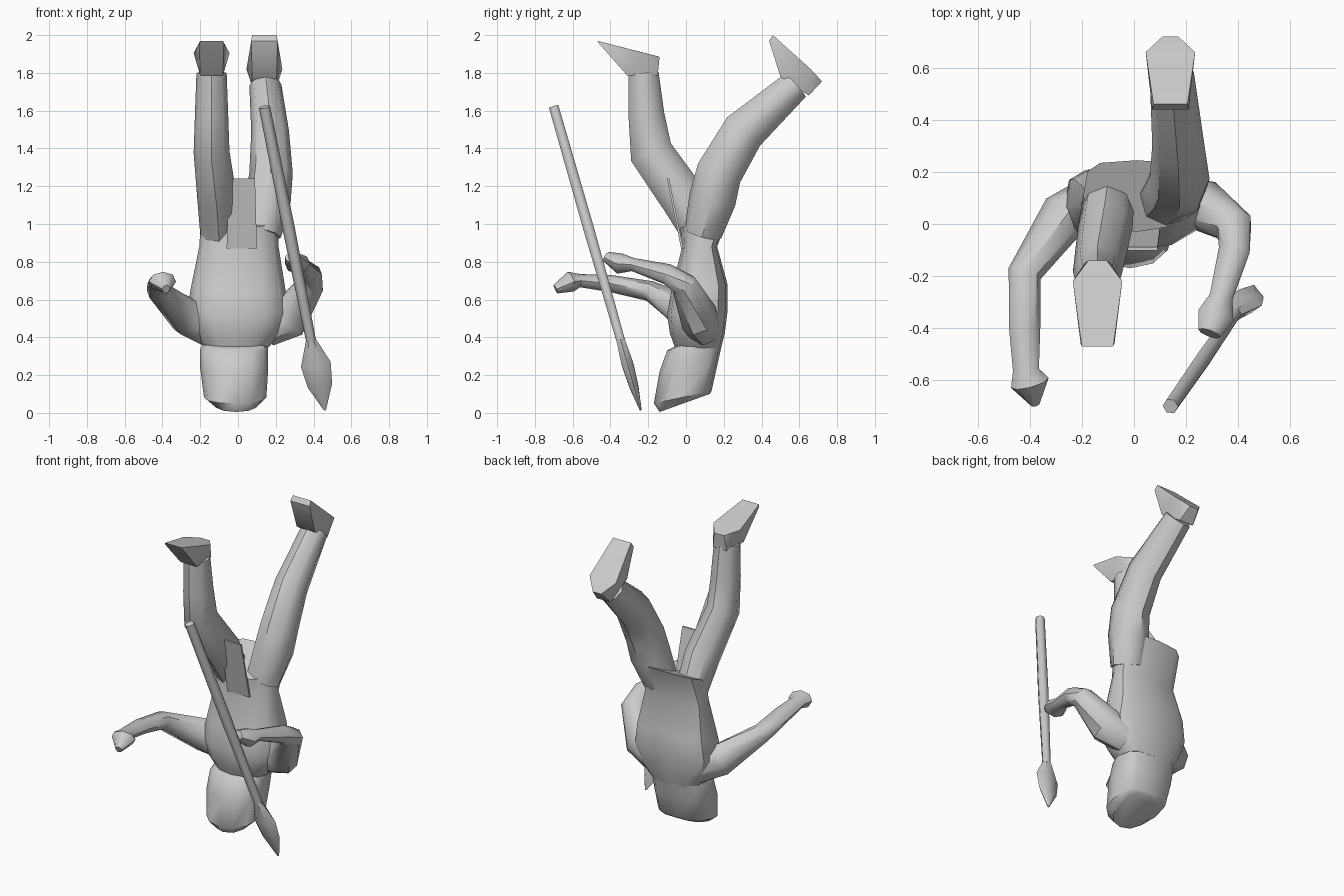
import bpy, bmesh, math
from mathutils import Vector


def finish(name, bm, angle=45):
    bmesh.ops.recalc_face_normals(bm, faces=bm.faces)
    mesh = bpy.data.meshes.new(name)
    bm.to_mesh(mesh)
    bm.free()
    ob = bpy.data.objects.new(name, mesh)
    bpy.context.collection.objects.link(ob)
    bpy.ops.object.select_all(action='DESELECT')
    ob.select_set(True)
    bpy.context.view_layer.objects.active = ob
    bpy.ops.object.shade_smooth_by_angle(angle=math.radians(angle))
    return ob


def skin(name, rings, angle=45):
    # bridge equal-length rings of points and cap both ends
    bm = bmesh.new()
    vs = [[bm.verts.new(p) for p in ring] for ring in rings]
    n = len(vs[0])
    for a, b in zip(vs, vs[1:]):
        for i in range(n):
            j = (i + 1) % n
            bm.faces.new((a[i], a[j], b[j], b[i]))
    bm.faces.new(vs[0])
    bm.faces.new(vs[-1])
    return finish(name, bm, angle)


def tube(name, path, ref, sides=8, angle=45):
    # path entries: (point, radius along ref, radius across ref)
    pts = [Vector(p[0]) for p in path]
    rings = []
    for i, (_, ra, rb) in enumerate(path):
        t = (pts[min(i + 1, len(pts) - 1)] - pts[max(i - 1, 0)]).normalized()
        u = Vector(ref)
        u = (u - t * t.dot(u)).normalized()
        v = t.cross(u)
        rings.append([pts[i] + u * ra * math.cos(a) + v * rb * math.sin(a)
                      for a in (2 * math.pi * k / sides for k in range(sides))])
    return skin(name, rings, angle)


def hull(name, points, angle=45):
    bm = bmesh.new()
    for p in points:
        bm.verts.new(p)
    res = bmesh.ops.convex_hull(bm, input=bm.verts)
    bmesh.ops.delete(bm, geom=[v for v in bm.verts if not v.link_faces], context='VERTS')
    return finish(name, bm, angle)


def body(name, sections):
    # section: front z, back z, centre x, half width, front y, back y
    rings = []
    for zf, zb, cx, hw, yf, yb in sections:
        ring = []
        for k in range(12):
            a = 2 * math.pi * k / 12
            c, s = math.cos(a), math.sin(a)
            e = 0.55 if s > 0 else 0.9
            x = cx + hw * math.copysign(abs(c) ** e, c)
            w = (math.copysign(abs(s) ** e, s) + 1) / 2
            ring.append((x, yf + (yb - yf) * w, zf + (zb - zf) * w))
        rings.append(ring)
    return skin(name, rings)


# head with flat-backed headdress
body("head", [
    (0.005, 0.10, -0.01, 0.12, -0.14, 0.125),
    (0.05, 0.115, -0.015, 0.165, -0.17, 0.135),
    (0.22, 0.25, -0.02, 0.18, -0.14, 0.165),
    (0.33, 0.34, -0.02, 0.18, -0.10, 0.185),
    (0.35, 0.42, -0.01, 0.17, -0.06, 0.20),
])

# torso, shoulders and back of the kilt
body("torso", [
    (0.35, 0.34, -0.01, 0.17, -0.06, 0.185),
    (0.42, 0.42, 0.0, 0.23, -0.085, 0.205),
    (0.52, 0.54, 0.0, 0.27, -0.10, 0.22),
    (0.64, 0.68, 0.0, 0.25, -0.08, 0.22),
    (0.88, 0.88, 0.005, 0.21, -0.02, 0.165),
    (0.98, 1.10, 0.01, 0.205, -0.03, 0.245),
])

# front cloth panel
hull("front_cloth", [(x, y + d, z) for d in (-0.006, 0.006) for x, y, z in
     ((-0.06, -0.02, 0.87), (0.10, -0.02, 0.87), (-0.05, -0.095, 1.24), (0.09, -0.095, 1.24))])

# legs
tube("bent_leg", [
    ((-0.10, 0.08, 0.95), 0.10, 0.10),
    ((-0.11, -0.01, 1.13), 0.105, 0.12),
    ((-0.14, -0.185, 1.38), 0.095, 0.115),
    ((-0.14, -0.21, 1.58), 0.088, 0.095),
    ((-0.14, -0.225, 1.80), 0.08, 0.08),
], (1, 0, 0))
tube("trailing_leg", [
    ((0.12, 0.09, 0.95), 0.11, 0.10),
    ((0.16, 0.14, 1.13), 0.12, 0.125),
    ((0.175, 0.175, 1.27), 0.115, 0.122),
    ((0.17, 0.305, 1.49), 0.10, 0.115),
    ((0.145, 0.58, 1.735), 0.085, 0.082),
], (1, 0, 0))


# feet: side points are (y, z, half width)
def foot(name, cx, side):
    hull(name, [(cx + s * w, y, z) for y, z, w in side for s in (-1, 1)])


foot("bent_leg_foot", -0.14, [(-0.14, 1.885, 0.035), (-0.22, 1.905, 0.095), (-0.47, 1.97, 0.06),
                              (-0.46, 1.955, 0.065), (-0.31, 1.785, 0.06), (-0.15, 1.785, 0.05)])
foot("trailing_leg_foot", 0.14, [(0.72, 1.755, 0.03), (0.66, 1.82, 0.095), (0.46, 2.0, 0.065),
                                 (0.44, 1.97, 0.07), (0.50, 1.78, 0.065), (0.65, 1.68, 0.05)])

# arms with hands
tube("free_arm", [
    ((-0.13, 0.10, 0.45), 0.11, 0.10),
    ((-0.27, 0.03, 0.51), 0.105, 0.095),
    ((-0.42, -0.19, 0.645), 0.055, 0.065),
    ((-0.42, -0.40, 0.685), 0.045, 0.06),
    ((-0.415, -0.56, 0.70), 0.035, 0.05),
    ((-0.40, -0.61, 0.695), 0.055, 0.075),
    ((-0.38, -0.69, 0.655), 0.025, 0.02),
], (0, 0, 1))
tube("spear_arm", [
    ((0.15, 0.10, 0.45), 0.10, 0.09),
    ((0.27, 0.07, 0.50), 0.115, 0.10),
    ((0.385, -0.01, 0.68), 0.07, 0.075),
    ((0.385, -0.10, 0.735), 0.055, 0.06),
    ((0.335, -0.28, 0.785), 0.035, 0.045),
    ((0.315, -0.35, 0.79), 0.055, 0.07),
    ((0.29, -0.42, 0.825), 0.03, 0.045),
], (0, 0, 1))

# spear shaft and flat blade along one axis
butt, tip = Vector((0.14, -0.70, 1.62)), Vector((0.46, -0.24, 0.015))


def on_spear(t):
    return butt.lerp(tip, t)


tube("spear_shaft", [(on_spear(0), 0.03, 0.03), (on_spear(0.4), 0.033, 0.033),
                     (on_spear(0.8), 0.026, 0.026)], (1, 0, 0), 6, 62)
tube("spear_blade", [(on_spear(0.77), 0.028, 0.026), (on_spear(0.85), 0.08, 0.036),
                     (on_spear(0.92), 0.065, 0.028), (on_spear(1.0), 0.006, 0.006)], (1, 0, 0), 6)
